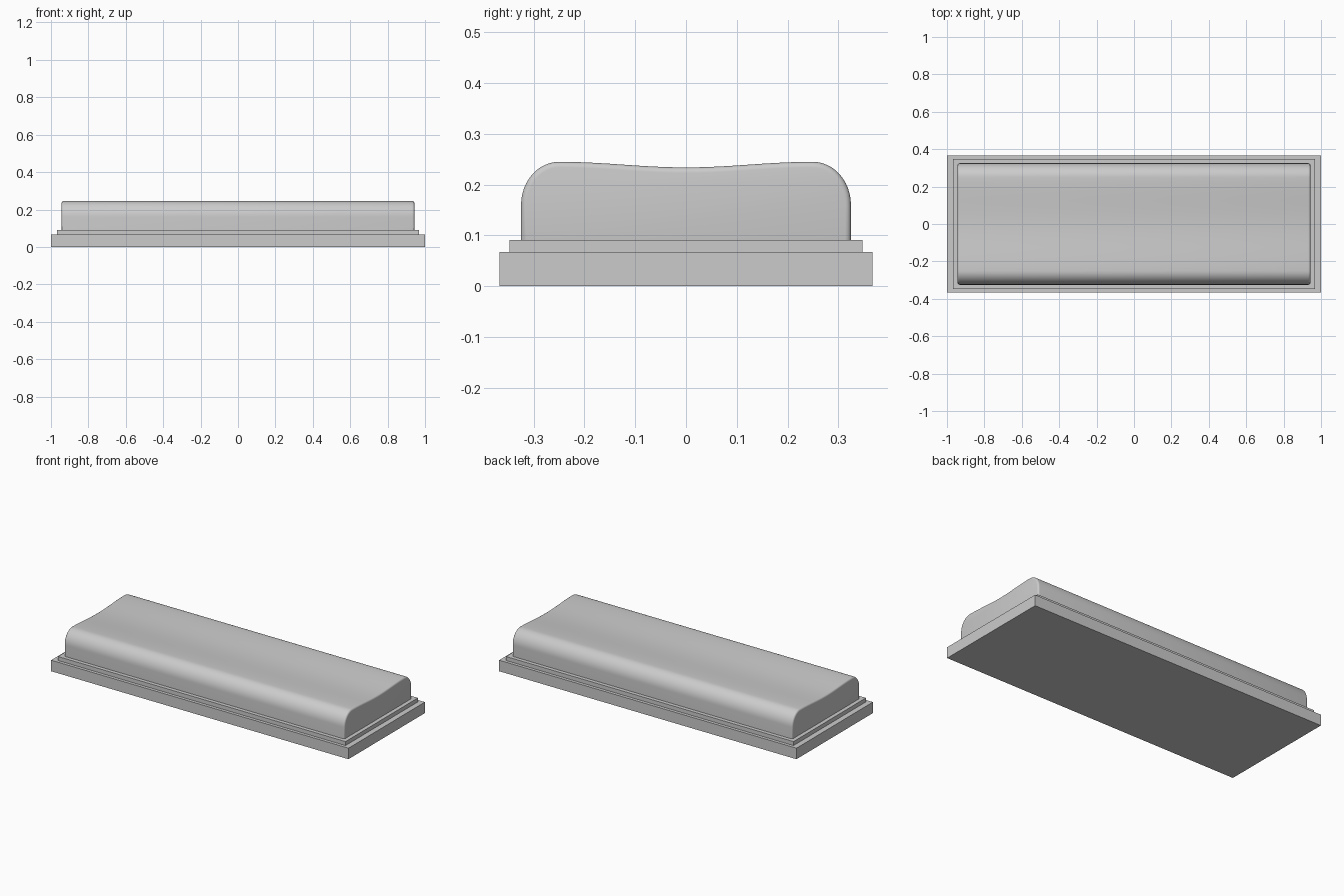
import bpy, bmesh, math

if "Cube" in bpy.data.objects:
    bpy.data.objects.remove(bpy.data.objects["Cube"])


def slab(name, hx, hy, z0, z1):
    bpy.ops.mesh.primitive_cube_add(size=1, location=(0, 0, (z0 + z1) / 2))
    ob = bpy.context.object
    ob.name = name
    ob.scale = (2 * hx, 2 * hy, z1 - z0)
    bpy.ops.object.transform_apply(location=True, scale=True)
    return ob


# Stepped base
slab("base_plate", 1.0, 0.367, 0.0, 0.067)
slab("base_step", 0.967, 0.348, 0.067, 0.091)

# Half cross-section of the key body: side wall, rounded shoulder, dished top
half = [(0.325, 0.07)]
for i in range(13):
    a = math.pi / 2 * i / 12
    half.append((0.25 + 0.075 * math.cos(a), 0.16 + 0.085 * math.sin(a)))
for i in range(1, 11):
    y = 0.25 * (1 - i / 10)
    half.append((y, 0.2395 - 0.0055 * math.cos(math.pi * y / 0.25)))
profile = half + [(-y, z) for y, z in reversed(half[:-1])]

# Sweep the section along x and round the rims of both ends
bm = bmesh.new()
cap = bm.faces.new([bm.verts.new((-0.943, y, z)) for y, z in profile])
res = bmesh.ops.extrude_face_region(bm, geom=[cap], use_keep_orig=True)
bmesh.ops.translate(bm, vec=(1.886, 0, 0),
                    verts=[g for g in res["geom"] if isinstance(g, bmesh.types.BMVert)])
bmesh.ops.recalc_face_normals(bm, faces=bm.faces[:])
rims = [e for e in bm.edges
        if abs(e.verts[0].co.x - e.verts[1].co.x) < 1e-5]
bmesh.ops.bevel(bm, geom=rims, offset=0.011, segments=4, profile=0.5,
                affect='EDGES', clamp_overlap=False)
bmesh.ops.recalc_face_normals(bm, faces=bm.faces[:])
mesh = bpy.data.meshes.new("dished_body")
bm.to_mesh(mesh)
bm.free()
body = bpy.data.objects.new("dished_body", mesh)
bpy.context.collection.objects.link(body)

bpy.ops.object.select_all(action='DESELECT')
body.select_set(True)
bpy.context.view_layer.objects.active = body
bpy.ops.object.shade_smooth_by_angle(angle=math.radians(35))
